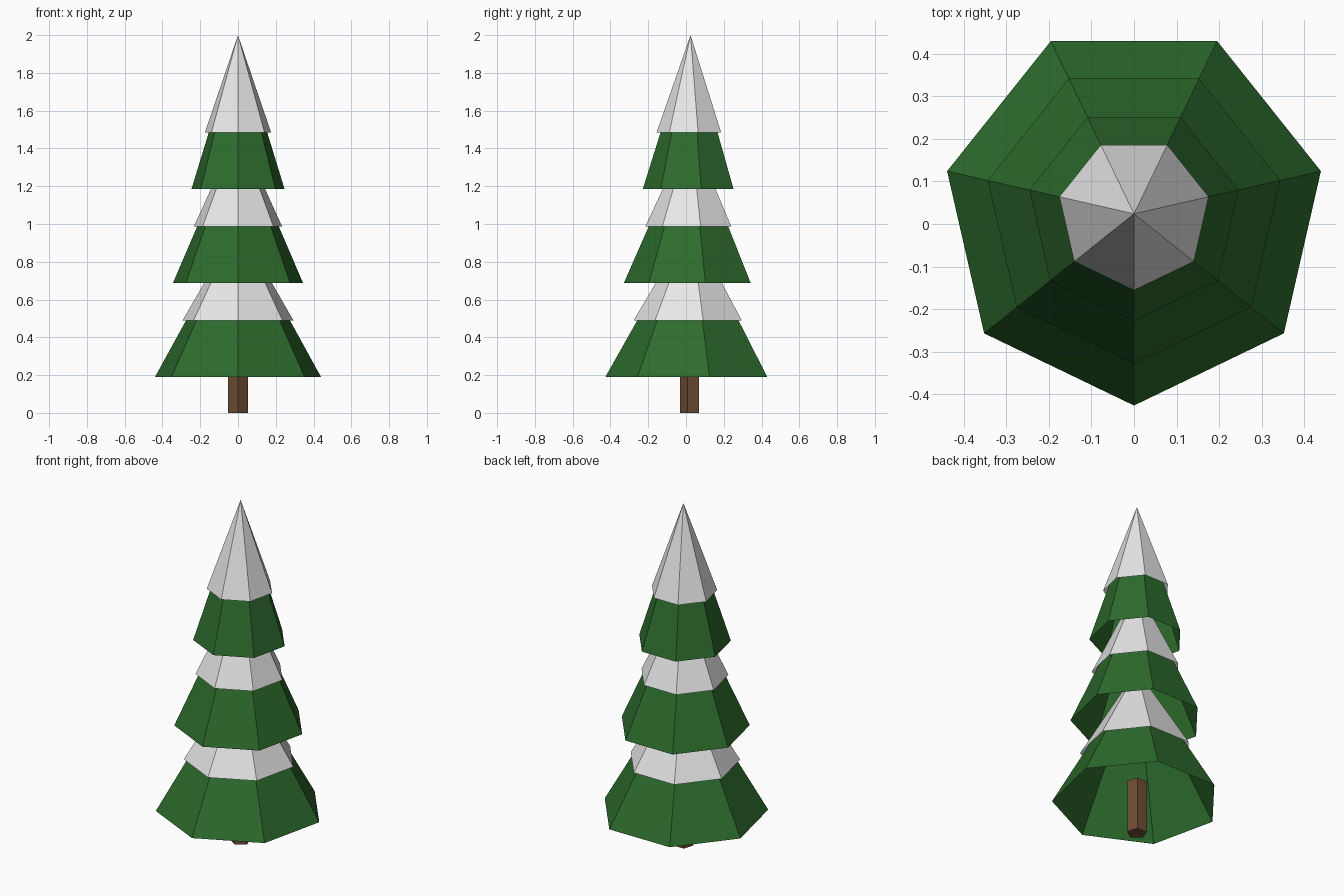
import bpy
import bmesh
from math import pi
from mathutils import Matrix

cube = bpy.data.objects.get("Cube")
if cube:
    bpy.data.objects.remove(cube, do_unlink=True)

CENTRE_Y = 0.024


def make_material(name, rgb):
    mat = bpy.data.materials.new(name)
    mat.use_nodes = True
    colour = (*rgb, 1.0)
    mat.diffuse_color = colour
    mat.node_tree.nodes["Principled BSDF"].inputs["Base Color"].default_value = colour
    return mat


def add_cone(name, mat, sides, z0, z1, r0, r1=0.0, capped=False):
    """Flat-shaded cone or prism with one corner facing the front."""
    bm = bmesh.new()
    bmesh.ops.create_cone(bm, cap_ends=capped, segments=sides,
                          radius1=r0, radius2=r1, depth=z1 - z0)
    bmesh.ops.remove_doubles(bm, verts=bm.verts, dist=1e-5)
    # Turn the first corner to -y, whatever the primitive's start angle
    low = min(v.co.z for v in bm.verts)
    ring = [v for v in bm.verts if v.co.z < low + 1e-4]
    corner = ring[0].co.xy
    turn = corner.angle_signed((0, -1))
    bm.transform(Matrix.Rotation(-turn, 4, "Z"))
    bm.transform(Matrix.Translation((0, CENTRE_Y, (z0 + z1) / 2)))
    bmesh.ops.recalc_face_normals(bm, faces=bm.faces)
    mesh = bpy.data.meshes.new(name)
    bm.to_mesh(mesh)
    bm.free()
    mesh.materials.append(mat)
    obj = bpy.data.objects.new(name, mesh)
    bpy.context.collection.objects.link(obj)
    return obj


green = make_material("needle green", (0.026, 0.148, 0.026))
snow = make_material("snow white", (0.8, 0.8, 0.8))
brown = make_material("bark brown", (0.16, 0.073, 0.032))

# Five-sided trunk reaching up inside the lowest tier
add_cone("trunk", brown, 5, 0.0, 0.31, 0.055, 0.055, capped=True)

# Three open tiers, each with a slightly wider snow cap sharing its tip
tiers = [
    ("lower", 0.19, 1.0, 0.451, 0.302),
    ("middle", 0.688, 1.5, 0.353, 0.24),
    ("upper", 1.186, 2.0, 0.2525, 0.18),
]
for label, base, tip, needle_radius, snow_radius in tiers:
    add_cone(label + "_branches", green, 7, base, tip - 0.01, needle_radius)
    add_cone(label + "_snow", snow, 7, base + 0.298, tip, snow_radius)
